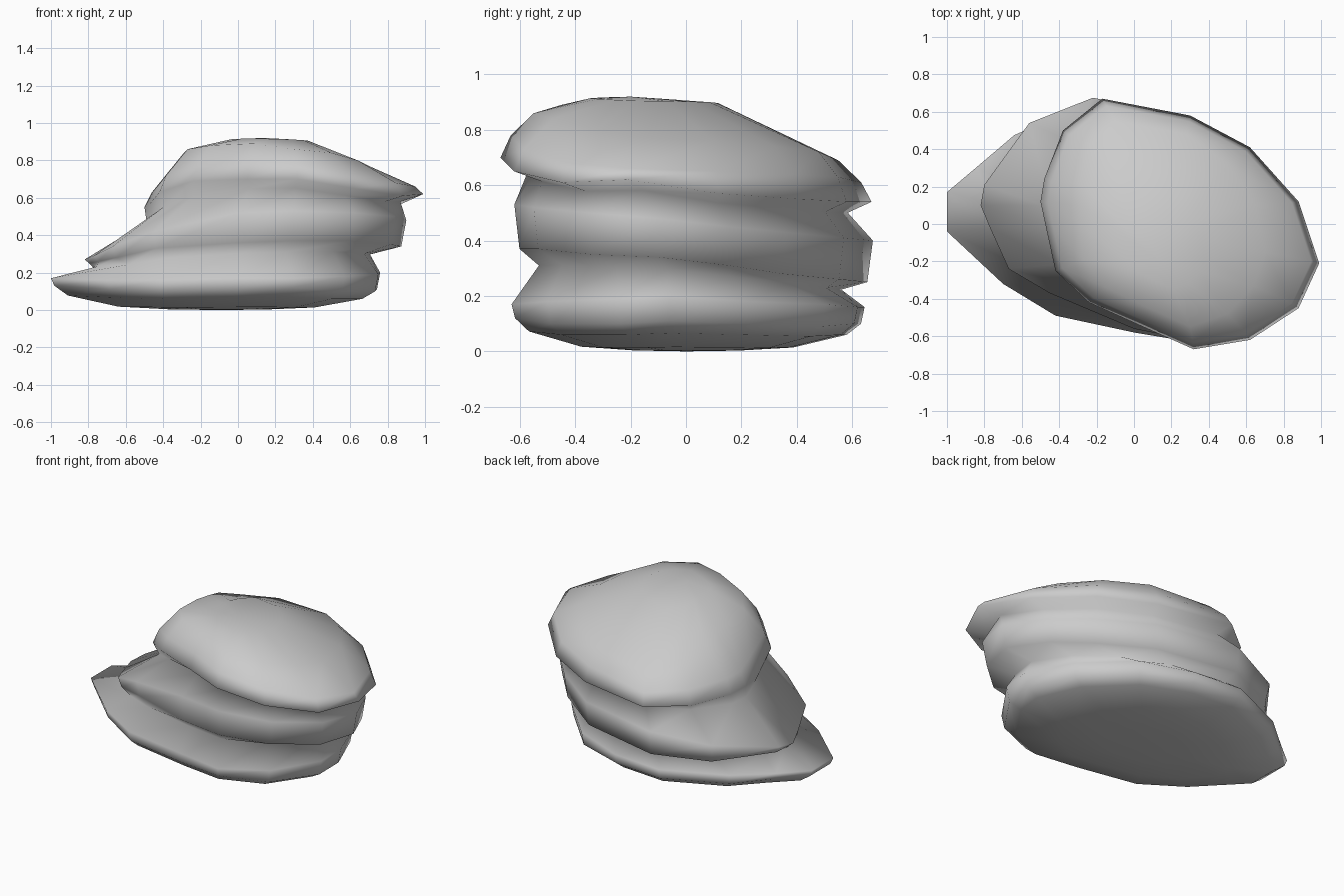
import bpy, bmesh
from mathutils import Vector

cube = bpy.data.objects.get("Cube")
if cube:
    bpy.data.objects.remove(cube)

stone = bpy.data.materials.new("stone_grey")
stone.use_nodes = True
stone.diffuse_color = (0.6, 0.6, 0.6, 1)
stone.node_tree.nodes["Principled BSDF"].inputs["Base Color"].default_value = (0.6, 0.6, 0.6, 1)

# Rims of the three layers: (x, y, lower z, upper z), all in matching order
BOTTOM = [
    (-1, .17, .13, .17), (-1, -.04, .13, .17), (-.7, -.32, .11, .16),
    (-.42, -.49, .1, .16), (0, -.58, .11, .17), (.3, -.63, .12, .17),
    (.57, -.5, .1, .18), (.75, -.24, .1, .19), (.76, -.06, .11, .2),
    (.64, .23, .1, .18), (.38, .5, .09, .17), (.06, .62, .1, .16),
    (-.26, .645, .1, .16), (-.64, .475, .1, .16), (-.84, .305, .12, .16)]
MIDDLE = [
    (-.82, .1, .25, .27), (-.77, -.02, .26, .29), (-.67, -.24, .28, .34),
    (-.45, -.37, .33, .42), (0, -.56, .36, .52), (.3, -.62, .37, .53),
    (.62, -.55, .37, .52), (.84, -.35, .35, .5), (.9, -.1, .34, .48),
    (.78, .16, .31, .45), (.6, .36, .28, .43), (.3, .57, .26, .41),
    (-.22, .675, .25, .4), (-.56, .54, .24, .35), (-.8, .21, .24, .28)]
TOP = [
    (-.5, .12, .55, .63), (-.47, -.02, .57, .66), (-.42, -.25, .63, .72),
    (-.24, -.42, .69, .77), (.05, -.55, .7, .79), (.32, -.67, .7, .78),
    (.62, -.62, .65, .73), (.88, -.45, .61, .68), (.99, -.21, .62, .66),
    (.88, .12, .57, .65), (.62, .41, .55, .64), (.3, .58, .54, .63),
    (-.17, .67, .54, .61), (-.38, .5, .54, .62), (-.48, .24, .54, .62)]
# Edge of the sloping crown
SHOULDER = [
    (-.28, .1, .83), (-.29, 0, .84), (-.27, -.19, .86), (-.15, -.34, .88),
    (.08, -.45, .89), (.3, -.55, .86), (.5, -.48, .84), (.64, -.33, .8),
    (.7, -.15, .77), (.65, .1, .76), (.5, .32, .74), (.28, .48, .72),
    (-.1, .55, .69), (-.25, .4, .73), (-.29, .22, .8)]


def shrink(points, centre, scale, level=0, blend=0):
    """Scale a ring about a centre and blend its height towards a level."""
    c = Vector(centre)
    ring = []
    for p in points:
        q = c + (Vector(p[:2]) - c) * scale
        ring.append(Vector((q.x, q.y, p[2] + (level - p[2]) * blend)))
    return ring


def edge(rim, side):
    return [Vector((p[0], p[1], p[2 + side])) for p in rim]


def crease(lower, upper, centre, scale, mix, mix_z):
    """Groove between the upper edge of one layer and the lower edge of the next."""
    ring = []
    for a, b in zip(edge(lower, 1), edge(upper, 0)):
        p = a.lerp(b, mix)
        p.z = a.z + (b.z - a.z) * mix_z
        ring.append(p)
    return shrink(ring, centre, scale)


base, core, head, peak = (-.1, 0), (0, 0), (.23, 0), (.14, -.2)
base_edge = edge(BOTTOM, 0)
rings = [
    # Underside and bottom layer
    shrink(base_edge, base, .3, 0, .97),
    shrink(base_edge, base, .6, 0, .86),
    shrink(base_edge, base, .9, 0, .4),
    shrink(base_edge, base, .98),
    edge(BOTTOM, 1),
    # Middle layer between its two grooves
    crease(BOTTOM, MIDDLE, core, .85, .5, .7),
    shrink(edge(MIDDLE, 0), core, .97),
    edge(MIDDLE, 1),
    crease(MIDDLE, TOP, head, .87, .7, .72),
    # Top layer and crown
    edge(TOP, 0),
    shrink(edge(TOP, 1), head, .945),
    [Vector(p) for p in SHOULDER],
    shrink(SHOULDER, peak, .42, .92, .9)]

# Skin the rings into one continuous stack
bm = bmesh.new()
loops = [[bm.verts.new(p) for p in ring] for ring in rings]
n = len(BOTTOM)
for a, b in zip(loops, loops[1:]):
    for i in range(n):
        j = (i + 1) % n
        bm.faces.new((a[i], a[j], b[j], b[i]))
for loop, (x, y), z in ((loops[0], base, 0), (loops[-1], peak, .92)):
    tip = bm.verts.new((x, y, z))
    for i in range(n):
        bm.faces.new((loop[i], loop[(i + 1) % n], tip))
bmesh.ops.recalc_face_normals(bm, faces=bm.faces)
for f in bm.faces:
    f.smooth = True

mesh = bpy.data.meshes.new("layered_stone")
bm.to_mesh(mesh)
bm.free()
mesh.materials.append(stone)
bpy.context.collection.objects.link(bpy.data.objects.new("layered_stone", mesh))
